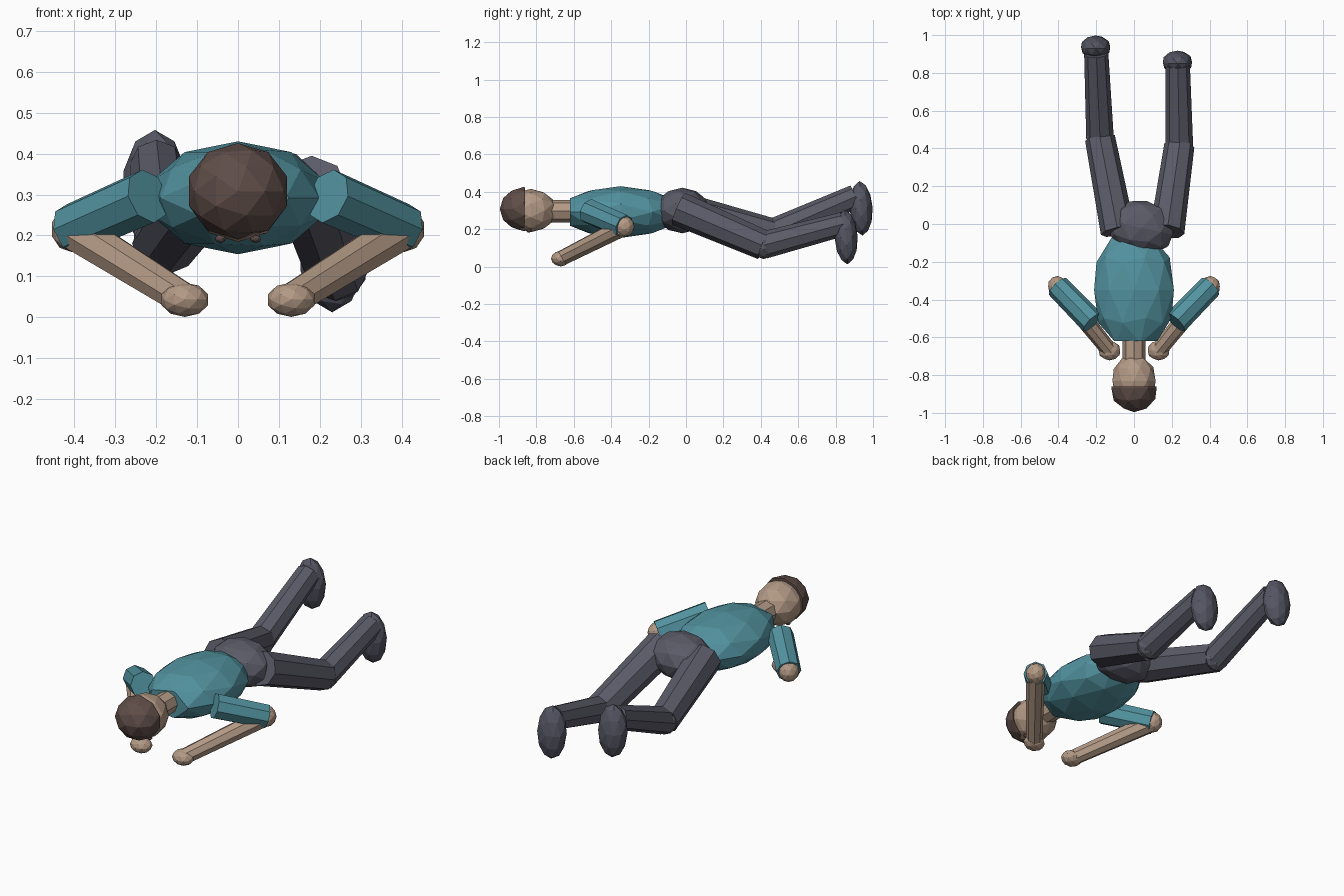
import bpy, bmesh
from math import radians
from mathutils import Vector, Matrix

if "Cube" in bpy.data.objects:
    bpy.data.objects.remove(bpy.data.objects["Cube"])


def material(name, rgb):
    m = bpy.data.materials.new(name)
    m.use_nodes = True
    m.diffuse_color = (*rgb, 1)
    m.node_tree.nodes["Principled BSDF"].inputs["Base Color"].default_value = (*rgb, 1)
    return m


TEAL = material("teal shirt", (0.085, 0.29, 0.35))
SKIN = material("tan skin", (0.45, 0.32, 0.235))
SLATE = material("slate trousers", (0.105, 0.105, 0.14))
SHOE = material("dark slate shoes", (0.09, 0.093, 0.125))
BROWN = material("dark brown hair", (0.115, 0.075, 0.065))


def finish(name, bm, mat):
    bmesh.ops.recalc_face_normals(bm, faces=bm.faces[:])
    mesh = bpy.data.meshes.new(name)
    bm.to_mesh(mesh)
    bm.free()
    mesh.materials.append(mat)
    ob = bpy.data.objects.new(name, mesh)
    bpy.context.collection.objects.link(ob)
    return ob


def blob(name, center, radii, mat, turn=None, y_min=None, y_max=None):
    """Faceted ellipsoid with its pole along y, optionally cut flat at either end."""
    bm = bmesh.new()
    bmesh.ops.create_icosphere(bm, subdivisions=2, radius=1.0)
    mat4 = Matrix.Translation(center) @ (turn or Matrix()) @ Matrix.Diagonal((*radii, 1))
    bm.transform(mat4 @ Matrix.Rotation(radians(90), 4, "X"))
    for limit, side in ((y_min, -1), (y_max, 1)):
        if limit is None:
            continue
        bmesh.ops.bisect_plane(bm, geom=bm.verts[:] + bm.edges[:] + bm.faces[:],
                               plane_co=(0, limit, 0), plane_no=(0, side, 0),
                               clear_outer=True)
        rim = [e for e in bm.edges if e.is_boundary]
        bmesh.ops.holes_fill(bm, edges=rim, sides=0)
    return finish(name, bm, mat)


def limb(name, start, end, r1, r2, mat):
    """Eight-sided tapered cylinder between two joints."""
    a, b = Vector(start), Vector(end)
    bm = bmesh.new()
    bmesh.ops.create_cone(bm, cap_ends=True, segments=8, radius1=r1, radius2=r2,
                          depth=(b - a).length)
    turn = (b - a).to_track_quat("Z", "Y").to_matrix().to_4x4()
    bm.transform(Matrix.Translation((a + b) / 2) @ turn)
    return finish(name, bm, mat)


# Trunk and head
blob("torso", (0, -0.35, 0.292), (0.222, 0.33, 0.138), TEAL, y_min=-0.62, y_max=-0.06)
blob("pelvis", (0.04, -0.02, 0.3), (0.178, 0.145, 0.122), SLATE,
     Matrix.Rotation(radians(-12), 4, "Z"))
limb("neck", (0, -0.60, 0.297), (0, -0.74, 0.297), 0.06, 0.06, SKIN)
blob("head", (0, -0.83, 0.3), (0.12, 0.14, 0.116), SKIN)
blob("hair", (0, -0.868, 0.308), (0.126, 0.128, 0.118), BROWN, y_max=-0.86)

# Arms and eyes, mirrored
for side, s in (("left", 1), ("right", -1)):
    shoulder = (0.22 * s, -0.52, 0.296)
    elbow = (0.405 * s, -0.33, 0.215)
    hand = (0.13 * s, -0.67, 0.043)
    limb(side + "_upper_arm", shoulder, elbow, 0.068, 0.064, TEAL)
    blob(side + "_elbow", elbow, (0.052, 0.055, 0.056), SKIN)
    limb(side + "_forearm", elbow, hand, 0.051, 0.042, SKIN)
    blob(side + "_hand", hand, (0.06, 0.052, 0.042), SKIN)
    blob(side + "_eye", (0.043 * s, -0.84, 0.192), (0.013, 0.013, 0.01), BROWN)

# Legs, each in its own pose
poses = {
    "left": ((0.175, -0.04, 0.31), (0.24, 0.415, 0.115),
             (0.232, 0.84, 0.228), (0.23, 0.856, 0.158)),
    "right": ((-0.085, -0.04, 0.31), (-0.18, 0.455, 0.18),
              (-0.2, 0.905, 0.375), (-0.203, 0.936, 0.312)),
}
for side, (hip, knee, ankle, foot) in poses.items():
    limb(side + "_thigh", hip, knee, 0.092, 0.08, SLATE)
    blob(side + "_knee", knee, (0.075, 0.06, 0.075), SLATE)
    limb(side + "_shin", knee, ankle, 0.073, 0.064, SLATE)
    blob(side + "_shoe", foot, (0.081, 0.062, 0.146), SHOE,
         Matrix.Rotation(radians(3), 4, "X"))
